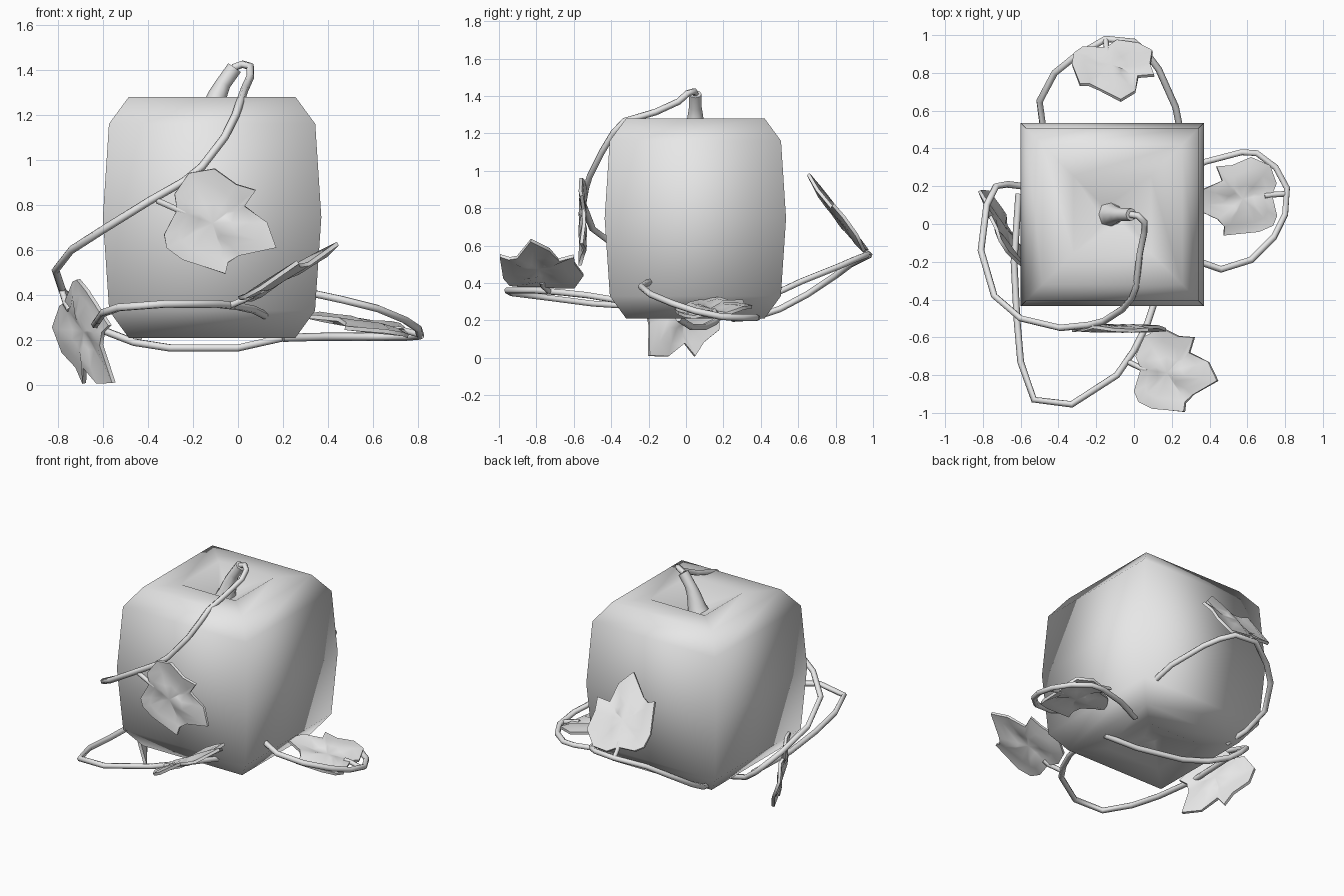
import bpy
import bmesh
import math
from mathutils import Vector

cube = bpy.data.objects.get("Cube")
if cube:
    bpy.data.objects.remove(cube, do_unlink=True)


def make_material(name, colour):
    mat = bpy.data.materials.new(name)
    mat.use_nodes = True
    mat.diffuse_color = colour
    mat.node_tree.nodes["Principled BSDF"].inputs["Base Color"].default_value = colour
    return mat


GREY = make_material("light_grey", (0.8, 0.8, 0.8, 1))


def add_mesh(name, bm):
    bmesh.ops.recalc_face_normals(bm, faces=bm.faces)
    for face in bm.faces:
        face.smooth = True
    mesh = bpy.data.meshes.new(name)
    bm.to_mesh(mesh)
    bm.free()
    mesh.materials.append(GREY)
    obj = bpy.data.objects.new(name, mesh)
    bpy.context.collection.objects.link(obj)
    return obj


def add_tube(name, points, radius, radii=None, sides=1):
    """Round tube through the points, with optional taper."""
    curve = bpy.data.curves.new(name, "CURVE")
    curve.dimensions = "3D"
    curve.bevel_depth = radius
    curve.bevel_resolution = sides
    curve.use_fill_caps = True
    spline = curve.splines.new("POLY")
    spline.points.add(len(points) - 1)
    for i, (point, co) in enumerate(zip(spline.points, points)):
        point.co = (*co, 1)
        point.radius = radii[i] if radii else 1
    spline.use_smooth = True
    curve.materials.append(GREY)
    obj = bpy.data.objects.new(name, curve)
    bpy.context.collection.objects.link(obj)
    return obj


# Squared fruit body: stacked square rings with a dimple at both ends
CENTRE_X, CENTRE_Y = -0.115, 0.05
PROFILE = [(0.04, 0.28), (0.2, 0.21), (0.37, 0.21), (0.457, 0.33), (0.485, 0.745),
           (0.458, 1.16), (0.37, 1.28), (0.205, 1.28), (0.04, 1.18)]
bm = bmesh.new()
rings = []
for half, z in PROFILE:
    rings.append([bm.verts.new((CENTRE_X + sx * half, CENTRE_Y + sy * half, z))
                  for sx, sy in ((-1, -1), (1, -1), (1, 1), (-1, 1))])
for low, high in zip(rings, rings[1:]):
    for i in range(4):
        j = (i + 1) % 4
        bm.faces.new((low[i], low[j], high[j], high[i]))
bm.faces.new(rings[0])
bm.faces.new(rings[-1])
add_mesh("fruit_body", bm)

# Stem
add_tube("stem",
         [(-0.13, 0.05, 1.16), (-0.115, 0.05, 1.21), (-0.09, 0.05, 1.29),
          (-0.065, 0.05, 1.34), (-0.015, 0.05, 1.41)],
         0.04, [1.8, 1.4, 1.05, 0.85, 0.85], 2)

# Vines: a long one from the stem, and a loop on each other side
VINE = 0.018
add_tube("main_vine",
         [(-0.02, 0.05, 1.41), (0.02, 0.045, 1.425), (0.055, 0.01, 1.415),
          (0.055, -0.04, 1.37), (0.03, -0.16, 1.315), (0.012, -0.33, 1.265),
          (-0.01, -0.39, 1.2), (-0.06, -0.45, 1.1), (-0.16, -0.515, 0.97),
          (-0.24, -0.535, 0.905), (-0.39, -0.55, 0.82), (-0.6, -0.5, 0.69),
          (-0.74, -0.38, 0.6), (-0.81, -0.14, 0.51), (-0.78, 0.1, 0.42),
          (-0.73, 0.2, 0.36), (-0.67, 0.21, 0.3), (-0.59, 0.2, 0.24),
          (-0.46, 0.15, 0.19), (-0.3, 0.1, 0.165), (0, 0.03, 0.165), (0.2, -0.04, 0.21)],
         VINE)
add_tube("front_vine",
         [(-0.61, 0.16, 0.26), (-0.635, -0.2, 0.27), (-0.62, -0.5, 0.29),
          (-0.6, -0.73, 0.32), (-0.53, -0.93, 0.345), (-0.33, -0.955, 0.36),
          (-0.09, -0.8, 0.36), (0, -0.67, 0.35), (0.07, -0.53, 0.335), (0.12, -0.38, 0.31)],
         VINE)
add_tube("left_vine",
         [(0.32, -0.19, 0.41), (0.46, -0.24, 0.38), (0.62, -0.19, 0.34),
          (0.74, -0.07, 0.29), (0.8, 0.05, 0.25), (0.81, 0.19, 0.22),
          (0.75, 0.3, 0.215), (0.65, 0.375, 0.215), (0.57, 0.38, 0.215),
          (0.38, 0.33, 0.215), (0.2, 0.25, 0.21)],
         VINE)
add_tube("back_vine",
         [(0.25, 0.47, 0.34), (0.22, 0.62, 0.41), (0.13, 0.82, 0.49),
          (0.07, 0.9, 0.525), (0, 0.965, 0.55), (-0.15, 0.98, 0.55),
          (-0.32, 0.88, 0.5), (-0.42, 0.8, 0.44), (-0.5, 0.65, 0.34),
          (-0.48, 0.5, 0.26), (-0.44, 0.36, 0.215)],
         VINE)

# Leaves: lobed outline as (along, across), folded in soft waves
OUTLINE = [(0, 0), (-0.036, 0.06), (-0.01, 0.17), (0.09, 0.23), (0.205, 0.2),
           (0.295, 0.207), (0.275, 0.123), (0.395, 0.09), (0.474, 0), (0.33, -0.093),
           (0.296, -0.14), (0.305, -0.19), (0.104, -0.2), (0.018, -0.177), (-0.014, -0.125)]
MIDDLE = 0.17


def add_leaf(name, base, tip, across, stalk_start):
    base, tip = Vector(base), Vector(tip)
    along = (tip - base).normalized()
    across = Vector(across)
    across = (across - along * across.dot(along)).normalized()
    normal = along.cross(across)
    scale = (tip - base).length / 0.474
    bm = bmesh.new()

    def place(u, v):
        wave = 0.014 * math.sin(v * 35 + u * 6)
        return bm.verts.new(base + scale * (along * u + across * v + normal * wave))

    loops = [[place(MIDDLE + (u - MIDDLE) * f, v * f) for u, v in OUTLINE]
             for f in (1, 0.7, 0.35)]
    hub = place(MIDDLE, 0)
    count = len(OUTLINE)
    for i in range(count):
        j = (i + 1) % count
        for outer, inner in zip(loops, loops[1:]):
            bm.faces.new((outer[i], outer[j], inner[j], inner[i]))
        bm.faces.new((loops[-1][i], loops[-1][j], hub))
    leaf = add_mesh(name, bm)
    solid = leaf.modifiers.new("thickness", "SOLIDIFY")
    solid.thickness = 0.018
    solid.offset = 0
    bpy.ops.object.select_all(action="DESELECT")
    leaf.select_set(True)
    bpy.context.view_layer.objects.active = leaf
    bpy.ops.object.modifier_apply(modifier=solid.name)
    bpy.ops.object.shade_smooth_by_angle(angle=math.radians(50))
    add_tube(name + "_stalk", [stalk_start, base, base + along * 0.04], 0.015)


add_leaf("upper_front_leaf", (-0.27, -0.55, 0.78), (0.17, -0.555, 0.61),
         (0.38, 0, 0.93), (-0.36, -0.545, 0.82))
add_leaf("lower_front_leaf", (0.04, -0.765, 0.385), (0.445, -0.83, 0.625),
         (0.1, 1, 0), (-0.03, -0.73, 0.355))
add_leaf("left_leaf", (0.73, 0.155, 0.245), (0.3, 0.09, 0.31),
         (0.1, 1, 0.08), (0.805, 0.16, 0.225))
add_leaf("back_leaf", (-0.145, 0.93, 0.6), (-0.07, 0.65, 0.98),
         (1, 0.05, 0), (-0.15, 0.98, 0.55))
add_leaf("right_leaf", (-0.765, 0.05, 0.365), (-0.555, -0.2, 0.01),
         (-0.25, 0.71, -0.66), (-0.785, 0.08, 0.43))
